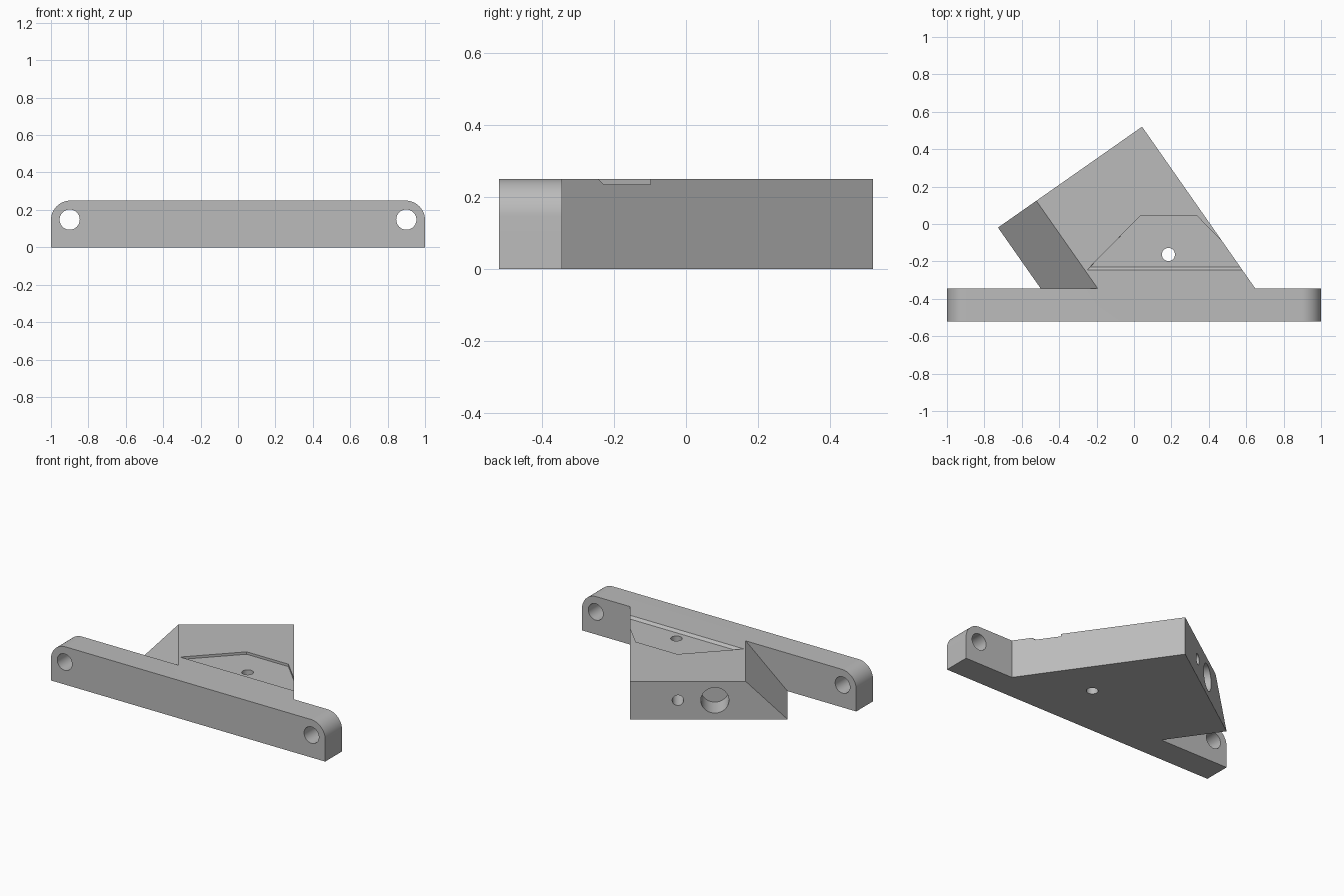
import bpy, bmesh
from math import radians, cos, sin, pi
from mathutils import Matrix, Vector

default = bpy.data.objects.get("Cube")
if default:
    bpy.data.objects.remove(default)

HEIGHT = 0.25
BAR_FRONT, BAR_BACK = -0.52, -0.345
APEX = Vector((0.043, 0.52, 0))
ANGLE = radians(35)

grey = bpy.data.materials.new("plain grey")
grey.use_nodes = True
grey.diffuse_color = (0.5, 0.5, 0.5, 1)
grey.node_tree.nodes["Principled BSDF"].inputs["Base Color"].default_value = (0.5, 0.5, 0.5, 1)


def frame(origin, a, b, c):
    """Matrix taking local x, y, z to the axes a, b, c at the origin."""
    m = Matrix((a, b, c)).transposed().to_4x4()
    m.translation = origin
    return m


def loft(name, bottom, top, depth, matrix, clip_y=None):
    """Solid between two matching outlines, placed by the matrix."""
    bm = bmesh.new()
    low = [bm.verts.new(matrix @ Vector((x, y, 0))) for x, y in bottom]
    high = [bm.verts.new(matrix @ Vector((x, y, depth))) for x, y in top]
    bm.faces.new(low)
    bm.faces.new(high)
    n = len(low)
    for i in range(n):
        j = (i + 1) % n
        bm.faces.new((low[i], low[j], high[j], high[i]))
    if clip_y is not None:
        geom = bm.verts[:] + bm.edges[:] + bm.faces[:]
        bmesh.ops.bisect_plane(bm, geom=geom, plane_co=(0, clip_y, 0),
                               plane_no=(0, -1, 0), clear_outer=True)
        bmesh.ops.holes_fill(bm, edges=[e for e in bm.edges if e.is_boundary])
    bmesh.ops.recalc_face_normals(bm, faces=bm.faces[:])
    mesh = bpy.data.meshes.new(name)
    bm.to_mesh(mesh)
    bm.free()
    mesh.materials.append(grey)
    obj = bpy.data.objects.new(name, mesh)
    bpy.context.collection.objects.link(obj)
    return obj


def drill(name, radius, depth, matrix):
    ring = [(radius * cos(2 * pi * i / 48), radius * sin(2 * pi * i / 48)) for i in range(48)]
    return loft(name, ring, ring, depth, matrix)


def combine(target, tool, operation):
    mod = target.modifiers.new(tool.name, "BOOLEAN")
    mod.operation, mod.object, mod.solver = operation, tool, "EXACT"
    bpy.context.view_layer.objects.active = target
    bpy.ops.object.modifier_apply(modifier=mod.name)
    bpy.data.objects.remove(tool)


# Axes: along the angled rear face, and inward from it
along = Vector((-cos(ANGLE), -sin(ANGLE), 0))
inward = Vector((sin(ANGLE), -cos(ANGLE), 0))
right, back, up = Vector((1, 0, 0)), Vector((0, 1, 0)), Vector((0, 0, 1))

# Mounting bar with rounded upper ends
radius = 0.105
outline = [(-1, 0), (1, 0)]
for side, start in ((1, 0), (-1, pi / 2)):
    for i in range(17):
        t = start + i * pi / 32
        outline.append((side * (1 - radius) + radius * cos(t), HEIGHT - radius + radius * sin(t)))
bracket = loft("mounting_bracket", outline, outline, BAR_BACK - BAR_FRONT,
               frame(Vector((0, BAR_FRONT, 0)), right, up, back))

# Angled block with a sloping flank, running into the bar
profile = [(0, 0), (0.94, 0), (0.94 - HEIGHT, HEIGHT), (0, HEIGHT)]
block = loft("angled_block", profile, profile, 1.5,
             frame(APEX, along, up, inward), clip_y=-0.43)
combine(bracket, block, "UNION")

# Shallow pocket in the top, with a sloping front wall
def pocket_outline(grow):
    return [(-0.234 - grow, -0.229 - grow), (0.604 + grow, -0.229 - grow),
            (0.337, 0.043), (0.033, 0.043)]

pocket = loft("pocket_cutter", pocket_outline(0), pocket_outline(0.05), 0.05,
              frame(Vector((0, 0, HEIGHT - 0.016)), right, back, up))
combine(bracket, pocket, "DIFFERENCE")

# Screw holes through the bar ends
for side in (-1, 1):
    hole = drill("screw_hole_cutter", 0.054, 0.4,
                 frame(Vector((side * 0.9, -0.6, 0.148)), right, up, back))
    combine(bracket, hole, "DIFFERENCE")

# Vertical hole, the channel meeting it, and the wide blind socket
combine(bracket, drill("vertical_hole_cutter", 0.035, 0.5,
                       frame(Vector((0.184, -0.163, -0.1)), right, back, up)), "DIFFERENCE")
for name, offset, size, depth in (("channel_cutter", 0.285, 0.034, 0.64),
                                  ("socket_cutter", 0.506, 0.084, 0.155)):
    start = APEX + along * offset + up * HEIGHT / 2 - inward * 0.1
    combine(bracket, drill(name, size, depth + 0.1, frame(start, along, up, inward)), "DIFFERENCE")

# Smooth the curves and keep the edges crisp
bpy.ops.object.select_all(action="DESELECT")
bracket.select_set(True)
bpy.context.view_layer.objects.active = bracket
bpy.ops.object.shade_smooth_by_angle(angle=radians(30))
